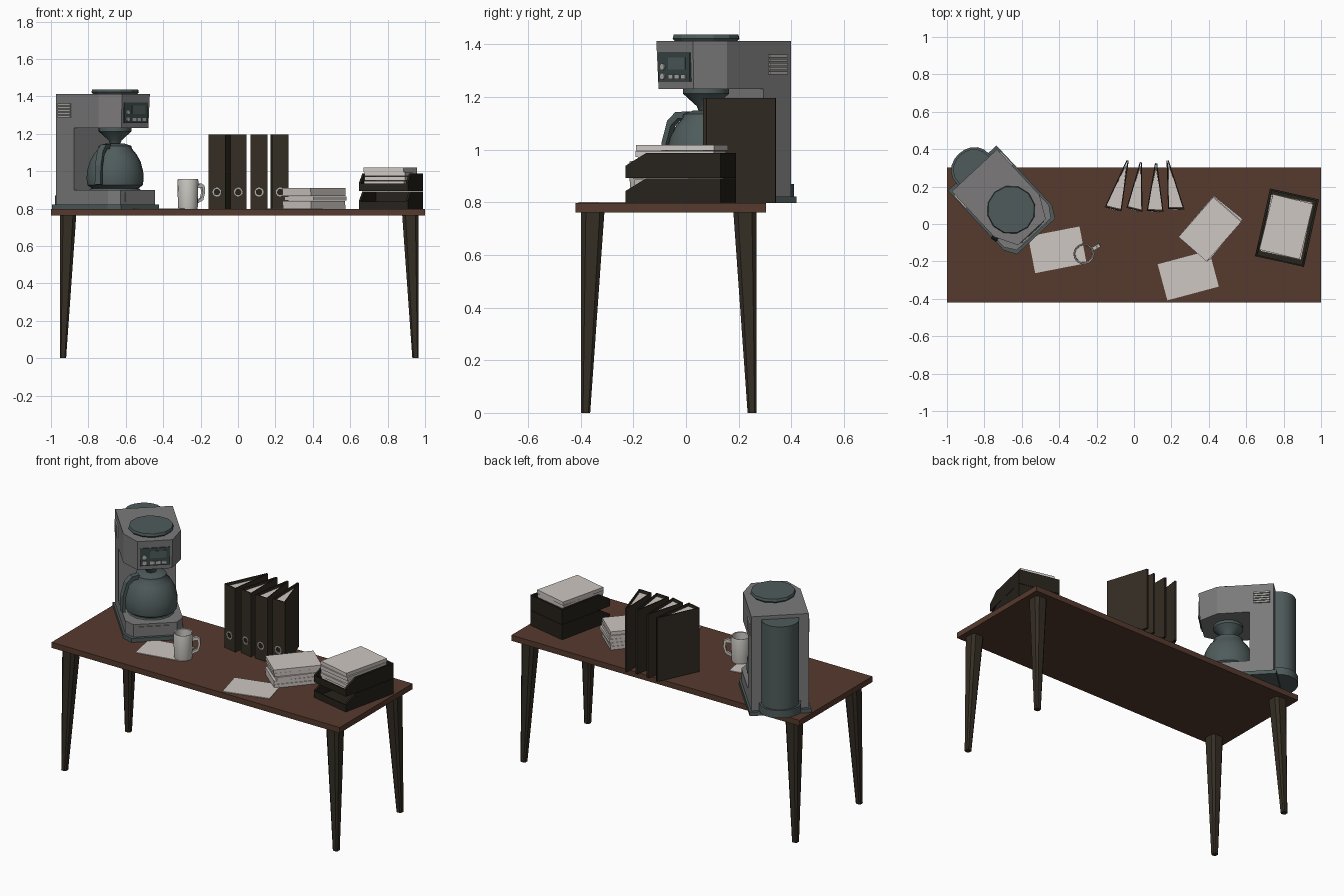
import bpy, bmesh, math, random
from mathutils import Matrix, Vector

if "Cube" in bpy.data.objects:
    bpy.data.objects.remove(bpy.data.objects["Cube"])

random.seed(4)
PI = math.pi


def mat(name, r, g, b):
    m = bpy.data.materials.new(name)
    m.diffuse_color = (r, g, b, 1)
    m.use_nodes = True
    m.node_tree.nodes["Principled BSDF"].inputs["Base Color"].default_value = m.diffuse_color
    return m


WOOD = mat("brown wood", .092, .042, .027)
DARK = mat("dark brown", .034, .026, .017)
TRAY = mat("black brown", .020, .016, .011)
GREY = mat("machine grey", .20, .195, .195)
TEAL = mat("dark teal grey", .078, .105, .105)
PANEL = mat("panel teal", .042, .062, .062)
PAPER = mat("paper white", .62, .57, .54)
MUG = mat("mug white", .60, .58, .54)
LIGHT = mat("light grey", .42, .41, .39)


def place(x=0, y=0, z=0, deg=0):
    return Matrix.Translation((x, y, z)) @ Matrix.Rotation(math.radians(deg), 4, 'Z')


UPRIGHT = Matrix.Rotation(PI / 2, 4, 'X')  # outline (x, y) stands up as (x, z)


def build(name, verts, faces, m, M=Matrix(), smooth=False):
    me = bpy.data.meshes.new(name)
    me.from_pydata([M @ Vector(v) for v in verts], [], faces)
    bm = bmesh.new()
    bm.from_mesh(me)
    bmesh.ops.recalc_face_normals(bm, faces=bm.faces)
    bm.to_mesh(me)
    bm.free()
    me.materials.append(m)
    ob = bpy.data.objects.new(name, me)
    bpy.context.collection.objects.link(ob)
    if smooth:
        bpy.ops.object.select_all(action='DESELECT')
        bpy.context.view_layer.objects.active = ob
        ob.select_set(True)
        bpy.ops.object.shade_smooth_by_angle(angle=math.radians(40))
    return ob


def loft(name, low, high, z0, z1, m, M=Matrix(), smooth=False):
    n = len(low)
    verts = [(x, y, z0) for x, y in low] + [(x, y, z1) for x, y in high]
    faces = [(i, (i + 1) % n, n + (i + 1) % n, n + i) for i in range(n)]
    faces += [tuple(range(n)), tuple(range(n, 2 * n))]
    return build(name, verts, faces, m, M, smooth)


def prism(name, outline, z0, z1, m, M=Matrix(), smooth=False):
    return loft(name, outline, outline, z0, z1, m, M, smooth)


def box(name, x0, x1, y0, y1, z0, z1, m, M=Matrix()):
    return prism(name, [(x0, y0), (x1, y0), (x1, y1), (x0, y1)], z0, z1, m, M)


def lathe(name, profile, n, m, M=Matrix(), closed=False, smooth=True):
    k = len(profile)
    verts = [(r * math.cos(2 * PI * i / n), r * math.sin(2 * PI * i / n), z)
             for r, z in profile for i in range(n)]
    faces = [(j * n + i, j * n + (i + 1) % n, (j + 1) % k * n + (i + 1) % n, (j + 1) % k * n + i)
             for j in range(k if closed else k - 1) for i in range(n)]
    if not closed:
        faces += [tuple(range(n)), tuple(range((k - 1) * n, k * n))]
    return build(name, verts, faces, m, M, smooth)


def slab(name, p, q, t, z0, z1, m):
    """upright board from p to q, thickened to its left by t"""
    p, q = Vector(p), Vector(q)
    d = (q - p).normalized()
    n = Vector((-d.y, d.x)) * t
    prism(name, [p, q, q + n, p + n], z0, z1, m)


# Table
T = .797
box("table_top", -1, 1, -.42, .303, .762, T, WOOD)


def leg_outline(x, y, sx, sy, w):
    c = w * .2  # chamfered square growing inward from the outer corner
    pts = [(c, 0), (w - c, 0), (w, c), (w, w - c), (w - c, w), (c, w), (0, w - c), (0, c)]
    return [(x - sx * a, y - sy * b) for a, b in pts]


for x, sx, side in ((-.953, -1, "left"), (.966, 1, "right")):
    for y, sy, end in ((-.398, -1, "front"), (.268, 1, "back")):
        loft(f"{end}_{side}_leg", leg_outline(x, y, sx, sy, .034),
             leg_outline(x, y, sx, sy, .088), 0, .762, DARK)

# Coffee machine: local -y is its front, origin under the lid
C = place(-.657, .076, 0, 43)


def nosed(back, side, front, nose, shoulder):
    return [(-side, back), (-side, -shoulder), (-nose, -front),
            (nose, -front), (side, -shoulder), (side, back)]


prism("machine_foot_plate", nosed(.305, .177, .195, .14, .13), T, .822, TEAL, C)
prism("machine_base", nosed(.288, .165, .178, .125, .12), .822, .9, GREY, C)
box("machine_base_panel", -.095, .095, -.182, -.175, .835, .885, GREY, C)
box("machine_column", -.165, .165, .146, .288, .9, 1.23, GREY, C)
loft("machine_head", nosed(.288, .165, .155, .098, .045),
     nosed(.288, .165, .163, .102, .045), 1.23, 1.412, GREY, C)
lathe("machine_lid", [(.12, 1.41), (.13, 1.422), (.126, 1.437)], 12, TEAL, C, smooth=False)
lathe("hot_plate", [(.135, .9), (.13, .908)], 16, TEAL, C)

# Water tank on the back
for nm, w, d, z0, z1 in (("water_tank", .108, .115, .86, 1.39), ("water_tank_foot", .12, .125, .822, .87)):
    arc = [(w * math.cos(PI * i / 10), .285 + d * math.sin(PI * i / 10) ** .8) for i in range(10)] + [(-w, .285)]
    prism(nm, arc, z0, z1, TEAL, C, True)

# Control panel, following the slight lean of the head
box("control_panel", -.086, .086, -.166, -.15, 1.258, 1.368, PANEL, C)
for i in range(3):
    box(f"panel_button_{i}", -.03 + i * .035, -.004 + i * .035, -.17, -.16, 1.268, 1.285, LIGHT, C)
for i in range(2):
    lathe(f"panel_knob_{i}", [(.013, .16), (.013, .172)], 10, LIGHT,
          C @ Matrix.Translation((-.062, 0, 1.278 + i * .036)) @ UPRIGHT)
box("panel_display", -.03, .065, -.169, -.16, 1.305, 1.35, TEAL, C)

# Side vents
for s in (-1, 1):
    for i in range(5):
        xs = sorted((s * .16, s * .173))
        box(f"vent_{s}_{i}", xs[0], xs[1], .17, .265, 1.286 + i * .016, 1.297 + i * .016, LIGHT, C)

# Brewing funnel and pot
lathe("brew_funnel", [(.025, 1.14), (.035, 1.165), (.088, 1.213), (.088, 1.232)], 16, TEAL, C)
lathe("coffee_pot", [(.125, .908), (.148, .925), (.153, .96), (.15, 1.0), (.137, 1.05),
                     (.115, 1.09), (.09, 1.12), (.088, 1.135), (.05, 1.148)], 18, TEAL, C)
prism("pot_handle", [(.07, 1.12), (.08, 1.145), (.125, 1.142), (.16, 1.11), (.184, 1.03), (.187, .93),
                     (.168, .925), (.166, 1.02), (.145, 1.09), (.115, 1.118)],
      -.018, .018, TEAL, place(-.657, .076, 0, -120) @ UPRIGHT)

# Mug: open tube with a handle
lathe("mug", [(.05, T + .001), (.053, .81), (.056, .948), (.054, .957), (.048, .955), (.045, T + .001)],
      18, MUG, place(-.268, -.16), closed=True)
prism("mug_handle", [(.05, .925), (.078, .935), (.097, .922), (.1, .885), (.088, .845), (.05, .825),
                     (.05, .84), (.078, .857), (.086, .885), (.083, .913), (.05, .909)],
      -.01, .01, MUG, place(-.268, -.16, 0, 29) @ UPRIGHT)

# Wedge-shaped ring binders: left spine corner, right spine corner, back edge
BINDERS = [((-.157, .09), (-.067, .068), (-.034, .34)), ((-.04, .086), (.045, .065), (.037, .33)),
           ((.068, .07), (.158, .065), (.118, .325)), ((.182, .08), (.27, .078), (.18, .34))]
for i, (L, R, A) in enumerate(BINDERS):
    L, R, A = Vector(L), Vector(R), Vector(A)
    top = 1.197
    side = (R - L).normalized() * .006
    slab(f"binder_{i}_spine", L, R, .006, T, top, DARK)
    slab(f"binder_{i}_right_cover", R, A + side, .006, T, top, DARK)
    slab(f"binder_{i}_left_cover", A - side, L, .006, T, top, DARK)
    mid = (L + R + A) / 3
    prism(f"binder_{i}_pages", [p.lerp(mid, .1) for p in (L, R, A)], T + .005, 1.18, PAPER)
    d = R - L
    M = place(*((L + R) / 2), .888, math.degrees(math.atan2(d.y, d.x))) @ UPRIGHT
    lathe(f"binder_{i}_ring", [(.024, -.002), (.024, .004), (.017, .004), (.017, -.002)],
          14, LIGHT, M, closed=True)
    lathe(f"binder_{i}_finger_hole", [(.017, -.002), (.017, .001)], 14, TRAY, M)


# Papers
def stack(name, x, y, deg, w, l, z0, z1, n):
    h = (z1 - z0) / n
    for i in range(n):
        j = [random.uniform(-.006, .006) for _ in range(2)] if n > 1 else (0, 0)
        a = random.uniform(-2, 2) if n > 1 else 0
        box(f"{name}_{i}", -l / 2, l / 2, -w / 2, w / 2, z0 + i * h, z0 + i * h + h * .93,
            PAPER, place(x + j[0], y + j[1], 0, deg + a))


stack("left_sheet", -.41, -.138, 11, .2, .28, T, T + .004, 1)
stack("front_sheet", .29, -.275, 15, .2, .285, T, T + .004, 1)
stack("paper_stack", .41, -.024, 50, .2, .282, T, .912, 5)

# Two stacked letter trays with cut-down fronts
D = place(.818, -.02, 0, -12.5)
for nm, z in (("lower_tray", T), ("upper_tray", .893)):
    box(nm + "_floor", -.133, .133, -.185, .185, z, z + .008, TRAY, D)
    box(nm + "_back", -.133, .133, .175, .185, z, z + .094, TRAY, D)
    box(nm + "_front_lip", -.133, .133, -.185, -.177, z, z + .042, TRAY, D)
    wall = [(-.185, z), (.185, z), (.185, z + .094), (-.105, z + .094), (-.185, z + .046)]
    for s in (-1, 1):
        M = D @ Matrix.Translation((s * .128, 0, 0)) @ Matrix.Rotation(PI / 2, 4, 'Z') @ UPRIGHT
        prism(f"{nm}_wall_{s}", wall, -.006, .006, TRAY, M)
stack("tray_papers", .812, -.015, 77.5, .222, .305, .902, 1.02, 5)
